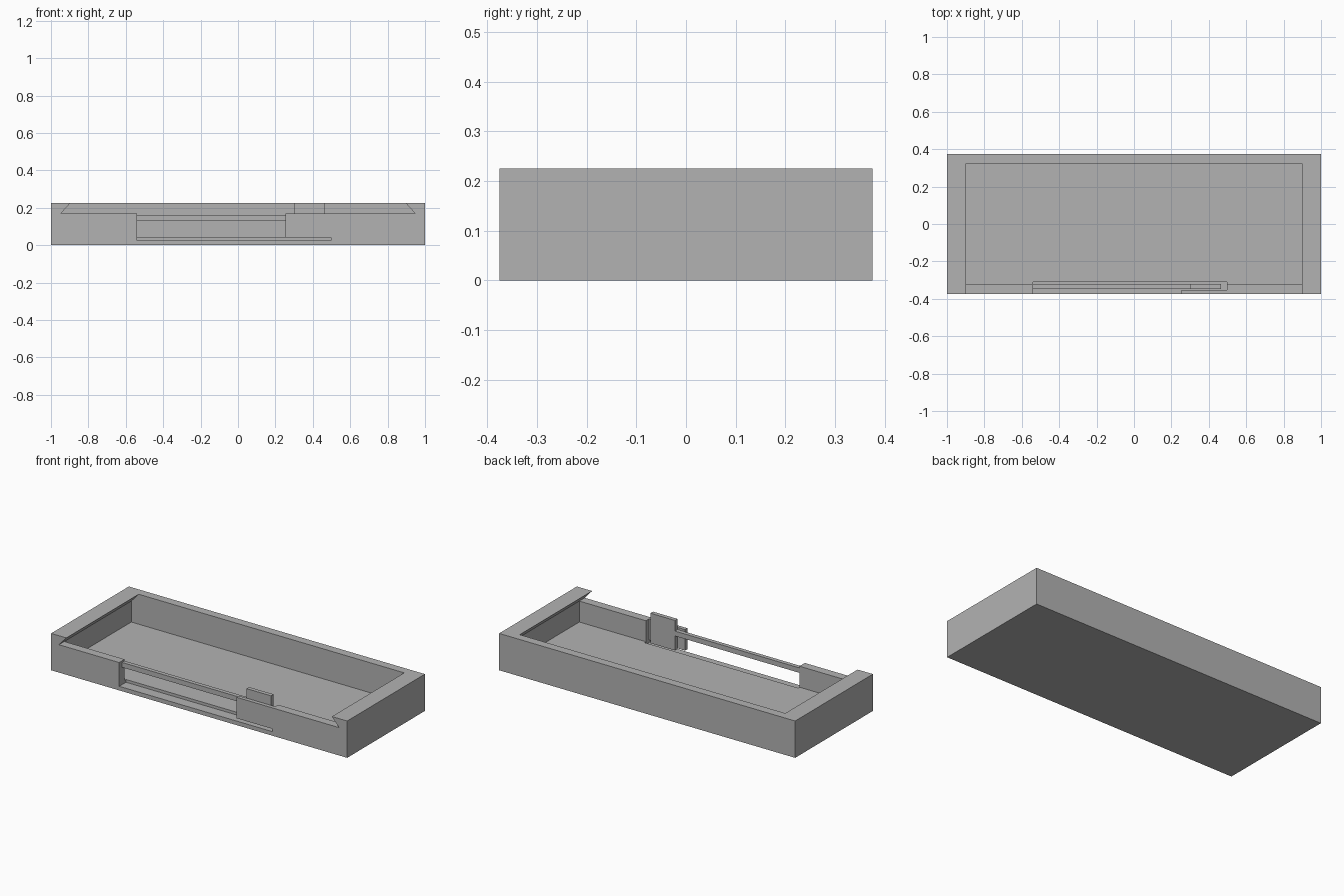
import bpy
import bmesh

W, D, H = 1.0, 0.375, 0.225      # half width, half depth, height
WALL, FLOOR, LEDGE = 0.323, 0.042, 0.17

if "Cube" in bpy.data.objects:
    bpy.data.objects.remove(bpy.data.objects["Cube"], do_unlink=True)

grey = bpy.data.materials.new("plain grey")
grey.use_nodes = True
grey.diffuse_color = (0.45, 0.45, 0.45, 1)
grey.node_tree.nodes["Principled BSDF"].inputs["Base Color"].default_value = grey.diffuse_color


def prism(name, outline, y0, y1):
    """Extrude an x-z outline along y."""
    bm = bmesh.new()
    face = bm.faces.new([bm.verts.new((x, y0, z)) for x, z in outline])
    side = bmesh.ops.extrude_face_region(bm, geom=[face])["geom"]
    bmesh.ops.translate(bm, vec=(0, y1 - y0, 0),
                        verts=[v for v in side if isinstance(v, bmesh.types.BMVert)])
    bmesh.ops.recalc_face_normals(bm, faces=bm.faces)
    mesh = bpy.data.meshes.new(name)
    bm.to_mesh(mesh)
    bm.free()
    mesh.materials.append(grey)
    obj = bpy.data.objects.new(name, mesh)
    bpy.context.collection.objects.link(obj)
    return obj


def rect(x0, x1, z0, z1):
    return [(x0, z0), (x1, z0), (x1, z1), (x0, z1)]


def mirrored(half):
    return half + [(-x, z) for x, z in reversed(half)]


def cut(target, cutter):
    mod = target.modifiers.new(cutter.name, 'BOOLEAN')
    mod.operation = 'DIFFERENCE'
    mod.solver = 'EXACT'
    mod.object = cutter
    bpy.context.view_layer.objects.active = target
    bpy.ops.object.modifier_apply(modifier=mod.name)
    bpy.data.objects.remove(cutter, do_unlink=True)


# Tray body
tray = prism("tray", rect(-W, W, 0, H), -D, D)

# Inner cavity with dovetail rails, open at the front for a sliding lid
rails = [(0.947, LEDGE), (0.847, 0.28)]
cut(tray, prism("cavity", mirrored([(0.947, FLOOR)] + rails), -WALL, WALL))
cut(tray, prism("lid_slot", mirrored(rails), -0.5, 0))

# Latch pocket, front window and the thin slot under the cover
L, R, COVER = -0.54, 0.497, 0.253
cut(tray, prism("latch_pocket", rect(L, R, 0.025, 0.3), -0.352, -0.31))
cut(tray, prism("latch_window", rect(L, COVER, 0.025, 0.3), -0.5, -0.33))
cut(tray, prism("latch_slot", rect(L, R, 0.025, FLOOR), -0.5, -0.33))

# Sliding latch: long spring arm ending in an upright tab
prism("latch", [(L, 0.13), (0.3, 0.13), (0.3, FLOOR), (0.466, FLOOR),
                (0.466, H), (0.3, H), (0.3, 0.16), (L, 0.16)], -0.347, -0.322)
